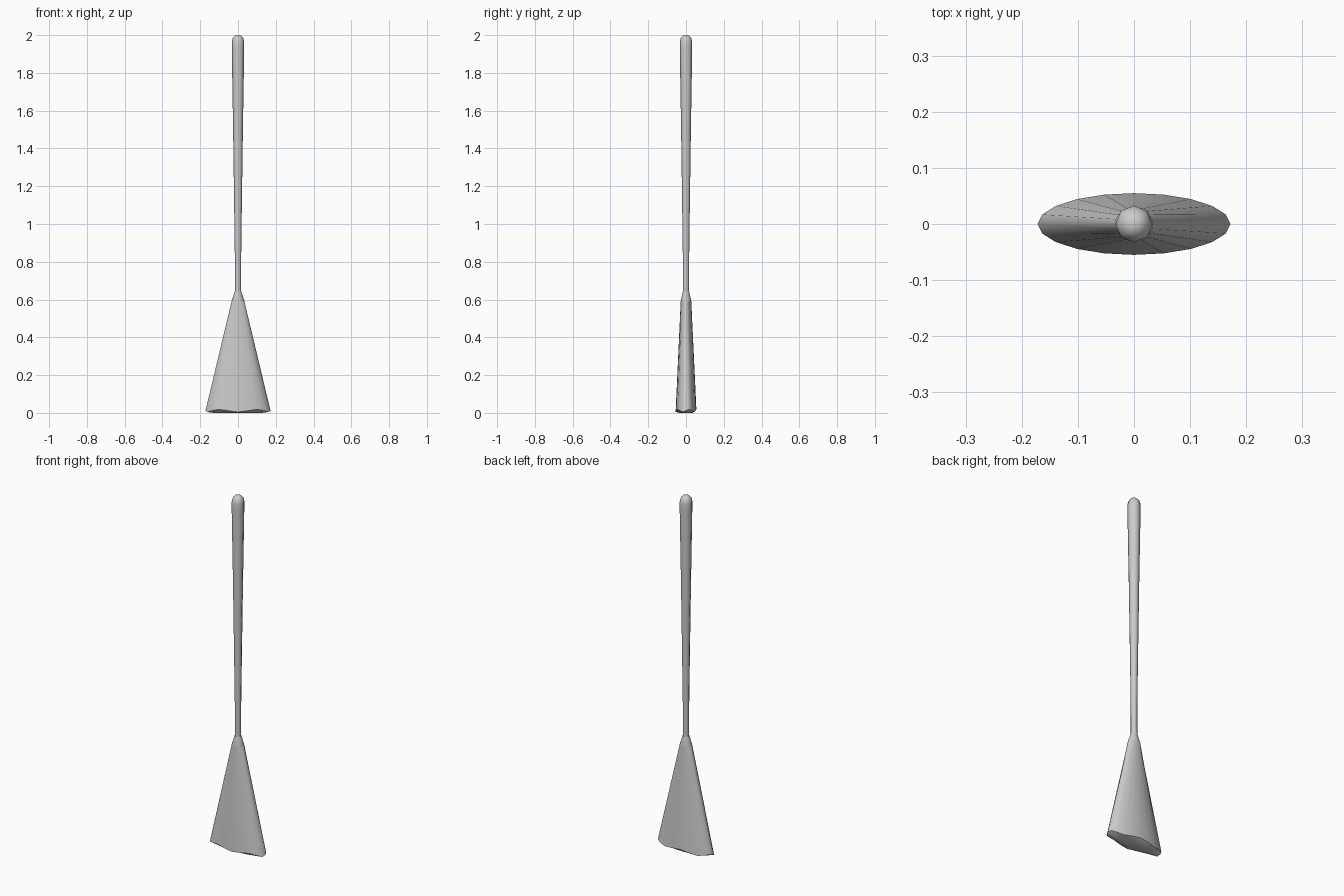
import bpy, bmesh, math

if "Cube" in bpy.data.objects:
    bpy.data.objects.remove(bpy.data.objects["Cube"])


def loft(name, rings, sides, wave=None, phase=0.0):
    """Elliptical rings (rx, ry, z) joined by faces and capped at both ends."""
    bm = bmesh.new()
    loops = []
    for k, (rx, ry, z) in enumerate(rings):
        loop = []
        for i in range(sides):
            a = 2 * math.pi * i / sides + phase
            dz = wave(a) if wave and k == 1 else 0
            loop.append(bm.verts.new((rx * math.cos(a), ry * math.sin(a), z + dz)))
        loops.append(loop)
    for lo, hi in zip(loops, loops[1:]):
        for i in range(sides):
            j = (i + 1) % sides
            bm.faces.new((lo[i], lo[j], hi[j], hi[i]))
    bm.faces.new(loops[0][::-1])
    bm.faces.new(loops[-1])
    bmesh.ops.recalc_face_normals(bm, faces=bm.faces)
    mesh = bpy.data.meshes.new(name)
    bm.to_mesh(mesh)
    bm.free()
    obj = bpy.data.objects.new(name, mesh)
    bpy.context.collection.objects.link(obj)
    bpy.ops.object.select_all(action='DESELECT')
    obj.select_set(True)
    bpy.context.view_layer.objects.active = obj
    bpy.ops.object.shade_smooth_by_angle(angle=math.radians(50))
    return obj


# Tapered eight-sided handle with a rounded end
handle = [(0.0165, 0.62), (0.0165, 0.80), (0.020, 1.07), (0.026, 1.50),
          (0.033, 1.93), (0.033, 1.965), (0.028, 1.985), (0.016, 1.997), (0.006, 2.0)]
loft("handle", [(r, r, z) for r, z in handle], 8)

# Flared oval bristle head with an uneven lower rim
loft("bristle_head",
     [(0.13, 0.035, 0.0), (0.172, 0.055, 0.012), (0.034, 0.028, 0.59)],
     20, wave=lambda a: 0.007 * math.sin(5 * a))

# Collar where the bristles are bound to the handle
loft("collar", [(0.034, 0.028, 0.588), (0.034, 0.028, 0.592), (0.017, 0.017, 0.642)], 20)
